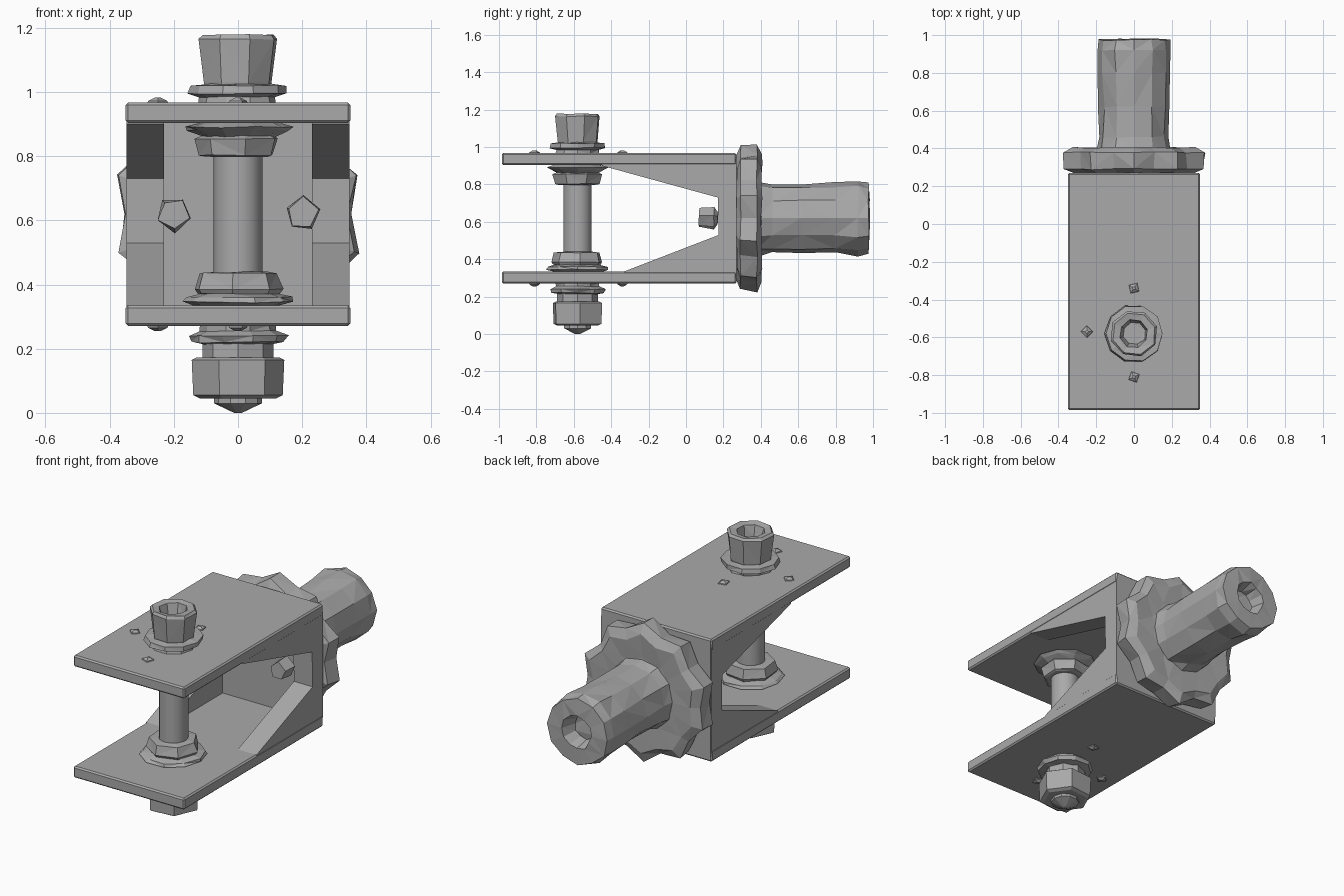
import bpy, bmesh, math, random
from mathutils import Vector, Matrix

random.seed(4)
if "Cube" in bpy.data.objects:
    bpy.data.objects.remove(bpy.data.objects["Cube"])

steel = bpy.data.materials.new("grey_steel")
steel.use_nodes = True
GREY = (0.4, 0.4, 0.4, 1)
steel.diffuse_color = GREY
steel.node_tree.nodes["Principled BSDF"].inputs["Base Color"].default_value = GREY

BOLT_Y, AXIS_Z = -0.58, 0.62
BACKWARD = Matrix.Translation((0, 0, AXIS_Z)) @ Matrix.Rotation(-math.pi / 2, 4, 'X')
UPRIGHT = Matrix.Translation((0, BOLT_Y, 0))


def finish(name, bm, bevel=0):
    bmesh.ops.recalc_face_normals(bm, faces=bm.faces)
    mesh = bpy.data.meshes.new(name)
    bm.to_mesh(mesh)
    bm.free()
    mesh.materials.append(steel)
    obj = bpy.data.objects.new(name, mesh)
    bpy.context.collection.objects.link(obj)
    if bevel:
        mod = obj.modifiers.new("edge", 'BEVEL')
        mod.width = bevel
        mod.segments = 1
    return obj


def box(name, lo, hi, bevel=0):
    bm = bmesh.new()
    bmesh.ops.create_cube(bm, size=1)
    lo, hi = Vector(lo), Vector(hi)
    for v in bm.verts:
        v.co = (lo + hi) / 2 + v.co * (hi - lo)
    return finish(name, bm, bevel)


def lathe(name, profile, sides, frame=UPRIGHT, phase=0, wobble=0, lobe=0):
    """Spin (radius, height) pairs; wobble dents the surface, lobe scallops the rim."""
    bm = bmesh.new()
    rings = []
    for r, h in profile:
        ring = []
        for i in range(sides):
            a = phase + math.tau * i / sides
            rr = r * (1 - lobe * (i % 2)) + random.uniform(-wobble, wobble)
            hh = h + random.uniform(-wobble, wobble) / 2
            ring.append(bm.verts.new(frame @ Vector((rr * math.cos(a), rr * math.sin(a), hh))))
        rings.append(ring)
    for low, high in zip(rings, rings[1:]):
        for i in range(sides):
            j = (i + 1) % sides
            bm.faces.new((low[i], low[j], high[j], high[i]))
    bm.faces.new(rings[0])
    bm.faces.new(rings[-1])
    if wobble:
        bmesh.ops.triangulate(bm, faces=bm.faces)
    return finish(name, bm)


# Fork bracket: two arms, rear web and tapered cheeks
box("upper_arm", (-0.35, -0.985, 0.903), (0.35, 0.27, 0.967), 0.008)
box("lower_arm", (-0.35, -0.985, 0.27), (0.35, 0.27, 0.335), 0.008)
box("rear_web", (-0.345, 0.19, 0.3), (0.345, 0.27, 0.94))
CHEEK = [(-0.45, 0.92), (-0.45, 0.9), (0.17, 0.73), (0.175, 0.53),
         (-0.33, 0.335), (-0.33, 0.32), (0.268, 0.32), (0.268, 0.92)]
for side, s in (("left", 1), ("right", -1)):
    bm = bmesh.new()
    face = bm.faces.new([bm.verts.new((s * 0.348, y, z)) for y, z in CHEEK])
    ext = bmesh.ops.extrude_face_region(bm, geom=[face])
    for v in ext["geom"]:
        if isinstance(v, bmesh.types.BMVert):
            v.co.x = s * 0.23
    finish(side + "_cheek", bm)
    # Rivet on the inside of the rear web
    lathe(side + "_web_rivet", [(0.05, -0.2), (0.055, -0.12), (0.03, -0.1), (0.025, -0.13)], 5,
          Matrix.Translation((s * 0.2, 0.27, AXIS_Z)) @ Matrix.Rotation(-math.pi / 2, 4, 'X'),
          phase=s, wobble=0.006)

# Rear scalloped collar and hollow stud
lathe("scalloped_collar", [(0.33, 0.27), (0.385, 0.29), (0.39, 0.38), (0.34, 0.405), (0.21, 0.4)],
      20, BACKWARD, math.pi / 10, wobble=0.008, lobe=0.11)
lathe("rear_stud", [(0.2, 0.38), (0.185, 0.46), (0.185, 0.62), (0.19, 0.8), (0.2, 0.92),
                    (0.185, 0.975), (0.09, 0.98), (0.07, 0.9)],
      12, BACKWARD, wobble=0.008)

# Clevis bolt with washers and nuts
shaft = lathe("bolt_shaft", [(0.076, 0.2), (0.076, 1.0)], 20)
lathe("bolt_head", [(0.105, 1.0), (0.112, 1.03), (0.125, 1.165), (0.115, 1.178),
                    (0.075, 1.172), (0.06, 1.11)], 8, phase=0.3, wobble=0.004)
lathe("top_washer", [(0.12, 0.962), (0.12, 0.985), (0.155, 0.995), (0.15, 1.02), (0.1, 1.025)], 10,
      wobble=0.005)
lathe("upper_inner_washer", [(0.11, 0.86), (0.155, 0.88), (0.17, 0.89), (0.12, 0.905)], 10,
      wobble=0.006)
lathe("upper_inner_nut", [(0.1, 0.798), (0.12, 0.803), (0.135, 0.855), (0.1, 0.87)], 7, phase=0.4,
      wobble=0.004)
lathe("lower_inner_nut", [(0.13, 0.37), (0.14, 0.385), (0.125, 0.435), (0.09, 0.44)], 7, phase=0.1,
      wobble=0.004)
lathe("lower_inner_washer", [(0.12, 0.33), (0.175, 0.345), (0.165, 0.36), (0.11, 0.375)], 10,
      wobble=0.006)
lathe("bottom_washer", [(0.1, 0.213), (0.145, 0.22), (0.155, 0.24), (0.12, 0.255), (0.12, 0.272)], 10,
      wobble=0.005)
lathe("bottom_neck", [(0.11, 0.165), (0.11, 0.22)], 8)
lathe("bottom_nut", [(0.12, 0.045), (0.14, 0.055), (0.145, 0.165), (0.13, 0.173)], 6, phase=0.1)
lathe("bolt_tip", [(0.012, 0.0), (0.075, 0.03), (0.075, 0.06)], 10)

# Small locating pips around the bolt, on the outside of both arms
for label, z, up in (("upper", 0.96, 1), ("lower", 0.277, -1)):
    for n, (x, y) in enumerate([(-0.25, 0.01), (0, 0.24), (0, -0.23)]):
        frame = Matrix.Translation((x, BOLT_Y + y, z)) @ Matrix.Diagonal((1, 1, up, 1))
        lathe(f"{label}_pip_{n + 1}", [(0.035, 0), (0.03, 0.012), (0.01, 0.022)], 4, frame, phase=n)

# Round the shaft's sides while keeping its ends crisp
bpy.ops.object.select_all(action='DESELECT')
shaft.select_set(True)
bpy.context.view_layer.objects.active = shaft
bpy.ops.object.shade_smooth_by_angle(angle=math.radians(40))
